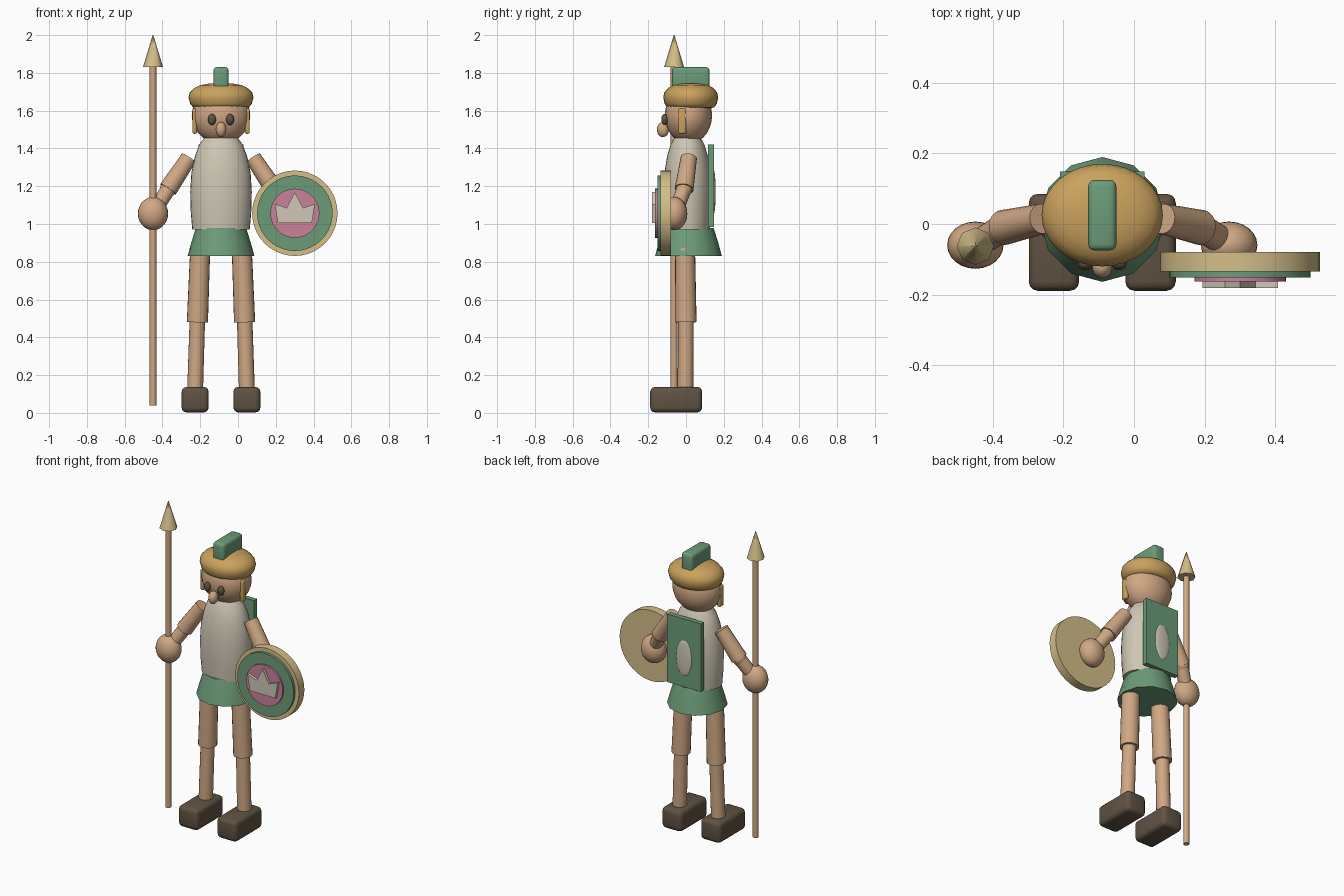
import bpy, bmesh, math
from mathutils import Vector, Matrix

cube = bpy.data.objects.get("Cube")
if cube:
    bpy.data.objects.remove(cube)

CX, CY = -0.09, 0.013    # body axis


def material(name, *rgb):
    m = bpy.data.materials.new(name)
    m.use_nodes = True
    m.diffuse_color = (*rgb, 1)
    m.node_tree.nodes["Principled BSDF"].inputs["Base Color"].default_value = (*rgb, 1)
    return m


wood = material("tan wood", 0.63, 0.39, 0.23)
gold = material("gold", 0.59, 0.36, 0.11)
pale_gold = material("pale gold", 0.66, 0.52, 0.25)
green = material("green", 0.15, 0.33, 0.19)
cream = material("cream", 0.62, 0.57, 0.46)
pink = material("pink", 0.60, 0.22, 0.33)
brown = material("dark brown", 0.115, 0.085, 0.055)


def finish(bm, name, mat, angle=50):
    bmesh.ops.recalc_face_normals(bm, faces=bm.faces[:])
    me = bpy.data.meshes.new(name)
    bm.to_mesh(me)
    bm.free()
    for p in me.polygons:
        p.use_smooth = True
    me.set_sharp_from_angle(angle=math.radians(angle))
    me.materials.append(mat)
    ob = bpy.data.objects.new(name, me)
    bpy.context.collection.objects.link(ob)
    return ob


def rod(name, mat, a, b, r1, r2, sides=20):
    """Tapered cylinder from a to b."""
    a, b = Vector(a), Vector(b)
    d = b - a
    bm = bmesh.new()
    turn = Matrix.Translation((a + b) / 2) @ d.to_track_quat('Z', 'Y').to_matrix().to_4x4()
    bmesh.ops.create_cone(bm, cap_ends=True, segments=sides, radius1=r1, radius2=r2,
                          depth=d.length, matrix=turn)
    return finish(bm, name, mat)


def ball(name, mat, centre, size):
    bm = bmesh.new()
    bmesh.ops.create_uvsphere(bm, u_segments=24, v_segments=14, radius=1,
                              matrix=Matrix.Translation(centre) @ Matrix.Diagonal((*size, 1)))
    return finish(bm, name, mat)


def box(name, mat, centre, size, bevel=0.0):
    bm = bmesh.new()
    bmesh.ops.create_cube(bm, size=1, matrix=Matrix.Translation(centre) @ Matrix.Diagonal((*size, 1)))
    if bevel:
        bmesh.ops.bevel(bm, geom=bm.edges[:], offset=bevel, segments=3, profile=0.5, affect='EDGES')
    return finish(bm, name, mat)


def lathe(name, mat, profile, centre, y_scale=1.0, sides=32):
    """Closed solid from (radius, z) pairs, bottom to top."""
    bm = bmesh.new()
    rings = []
    for r, z in profile:
        angles = [2 * math.pi * i / sides for i in range(sides)]
        rings.append([bm.verts.new((centre[0] + r * math.cos(t),
                                    centre[1] + r * y_scale * math.sin(t), z)) for t in angles])
    for low, high in zip(rings, rings[1:]):
        for i in range(sides):
            j = (i + 1) % sides
            bm.faces.new((low[i], low[j], high[j], high[i]))
    bm.faces.new(rings[0])
    bm.faces.new(rings[-1])
    return finish(bm, name, mat)


# Torso and skirt
lathe("torso", cream, [(0.152, 0.97), (0.160, 1.06), (0.163, 1.17), (0.157, 1.27),
                       (0.138, 1.36), (0.115, 1.42), (0.09, 1.455)], (CX, 0.008), 0.78)
lathe("skirt", green, [(0.177, 0.83), (0.158, 0.9), (0.133, 0.98)], (CX, CY), sides=12)

# Head and face
ball("head", wood, (CX, CY, 1.575), (0.155, 0.125, 0.15))
ball("nose", wood, (CX, -0.122, 1.5), (0.028, 0.032, 0.04))

# Helmet with crest
lathe("helmet", gold, [(0.12, 1.612), (0.148, 1.618), (0.163, 1.636), (0.172, 1.67), (0.166, 1.695),
                       (0.145, 1.718), (0.11, 1.735), (0.06, 1.744), (0.008, 1.746)],
      (CX, 0.025), 0.845)
box("crest", green, (CX, 0.025, 1.77), (0.08, 0.2, 0.12), 0.018)

# Paired parts, mirrored about the body axis
for side, s in (("right", -1), ("left", 1)):
    def at(dx, y, z):
        return (CX + s * dx, y, z)

    ball(side + "_eye", brown, at(0.048, -0.113, 1.553), (0.021, 0.018, 0.03))
    box(side + "_cheek_guard", gold, at(0.14, -0.02, 1.545), (0.024, 0.042, 0.135), 0.009)

    shoulder, elbow, hand = at(0.17, 0.015, 1.35), at(0.28, -0.01, 1.185), at(0.36, -0.06, 1.055)
    rod(side + "_upper_arm", wood, shoulder, elbow, 0.043, 0.05)
    ball(side + "_elbow", wood, elbow, (0.043, 0.043, 0.043))
    rod(side + "_forearm", wood, elbow, hand, 0.04, 0.038)
    ball(side + "_hand", wood, hand, (0.08, 0.067, 0.088))

    rod(side + "_thigh", wood, at(0.11, -0.005, 0.87), at(0.125, 0, 0.48), 0.053, 0.056)
    rod(side + "_shin", wood, at(0.125, 0, 0.5), at(0.137, -0.003, 0.12), 0.041, 0.042)
    box(side + "_shoe", brown, at(0.137, -0.052, 0.07), (0.143, 0.275, 0.135), 0.026)

# Back plate with oval badge
box("back_plate", green, (CX, 0.133, 1.203), (0.24, 0.031, 0.436))
ball("back_badge", cream, (CX, 0.147, 1.17), (0.054, 0.01, 0.115))

# Spear
rod("spear_shaft", wood, (-0.45, -0.063, 0.04), (-0.45, -0.063, 1.84), 0.018, 0.018, 12)
rod("spear_head", pale_gold, (-0.45, -0.063, 1.83), (-0.45, -0.063, 2.0), 0.053, 0.002, 8)

# Shield: stacked discs facing forward
SX, SZ = 0.301, 1.057
for name, mat, r, back, front in (("shield_rim", pale_gold, 0.226, -0.08, -0.135),
                                  ("shield_face", green, 0.2, -0.12, -0.152),
                                  ("shield_centre", pink, 0.13, -0.14, -0.163)):
    rod(name, mat, (SX, back, SZ), (SX, front, SZ), r, r, 40)

# Crown emblem on the shield
half = [(0, 0.112), (0.043, 0.028), (0.107, 0.05), (0.09, -0.052)]
outline = half + [(-x, z) for x, z in reversed(half[1:])]
bm = bmesh.new()
face = bm.faces.new([bm.verts.new((SX + x, -0.155, SZ + z)) for x, z in outline])
grown = bmesh.ops.extrude_face_region(bm, geom=[face])["geom"]
bmesh.ops.translate(bm, vec=(0, -0.026, 0), verts=[v for v in grown if isinstance(v, bmesh.types.BMVert)])
finish(bm, "shield_crown", cream, 20)
